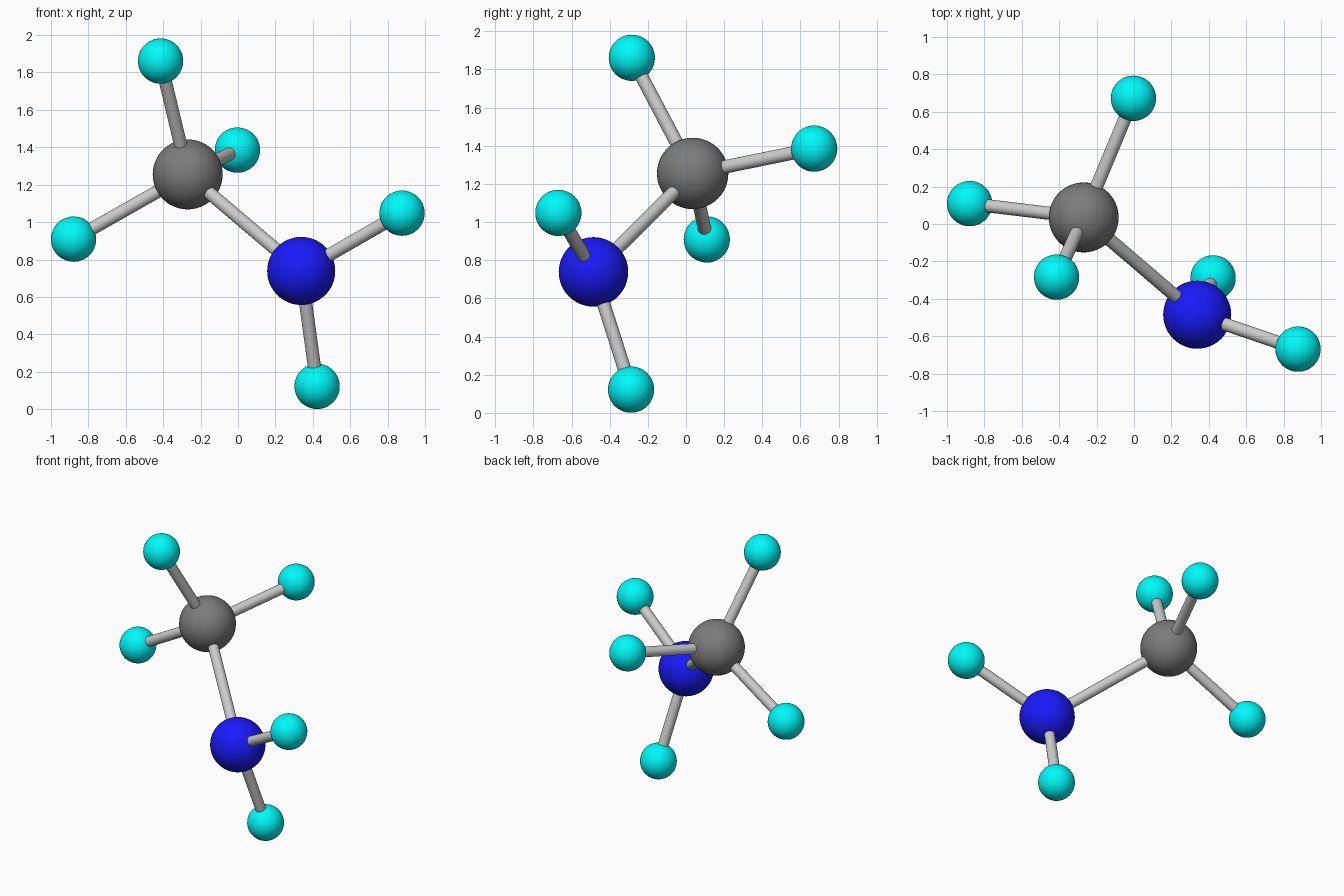
import bpy
from mathutils import Vector

if "Cube" in bpy.data.objects:
    bpy.data.objects.remove(bpy.data.objects["Cube"])


def material(name, rgb):
    m = bpy.data.materials.new(name)
    m.diffuse_color = (*rgb, 1)
    m.use_nodes = True
    m.node_tree.nodes["Principled BSDF"].inputs["Base Color"].default_value = m.diffuse_color
    return m


cyan = material("cyan", (0.0, 0.95, 0.95))
blue = material("blue", (0.01, 0.01, 0.95))
dark_grey = material("dark_grey", (0.2, 0.2, 0.2))


def atom(name, pos, radius, mat):
    bpy.ops.mesh.primitive_uv_sphere_add(segments=48, ring_count=24, radius=radius, location=pos)
    ob = bpy.context.object
    ob.name = name
    ob.data.materials.append(mat)
    bpy.ops.object.shade_smooth()


def bond(name, a, b, radius=0.035):
    a, b = Vector(a), Vector(b)
    d = b - a
    bpy.ops.mesh.primitive_cylinder_add(vertices=32, radius=radius, depth=d.length, location=(a + b) / 2)
    ob = bpy.context.object
    ob.name = name
    ob.rotation_mode = 'QUATERNION'
    ob.rotation_quaternion = d.to_track_quat('Z', 'Y')
    bpy.ops.object.shade_smooth_by_angle()


# Two large central atoms joined by one bond
carbon = (-0.269, 0.035, 1.255)
nitrogen = (0.338, -0.485, 0.739)
atom("carbon_atom", carbon, 0.187, dark_grey)
atom("nitrogen_atom", nitrogen, 0.182, blue)
bond("central_bond", carbon, nitrogen)

# Small outer atoms, each with the bond to its centre
outer = [
    (carbon, (-0.414, -0.284, 1.861)),
    (carbon, (-0.003, 0.672, 1.385)),
    (carbon, (-0.879, 0.109, 0.909)),
    (nitrogen, (0.877, -0.669, 1.048)),
    (nitrogen, (0.423, -0.288, 0.122)),
]
for i, (centre, pos) in enumerate(outer, 1):
    atom(f"hydrogen_atom_{i}", pos, 0.121, cyan)
    bond(f"hydrogen_bond_{i}", centre, pos)
